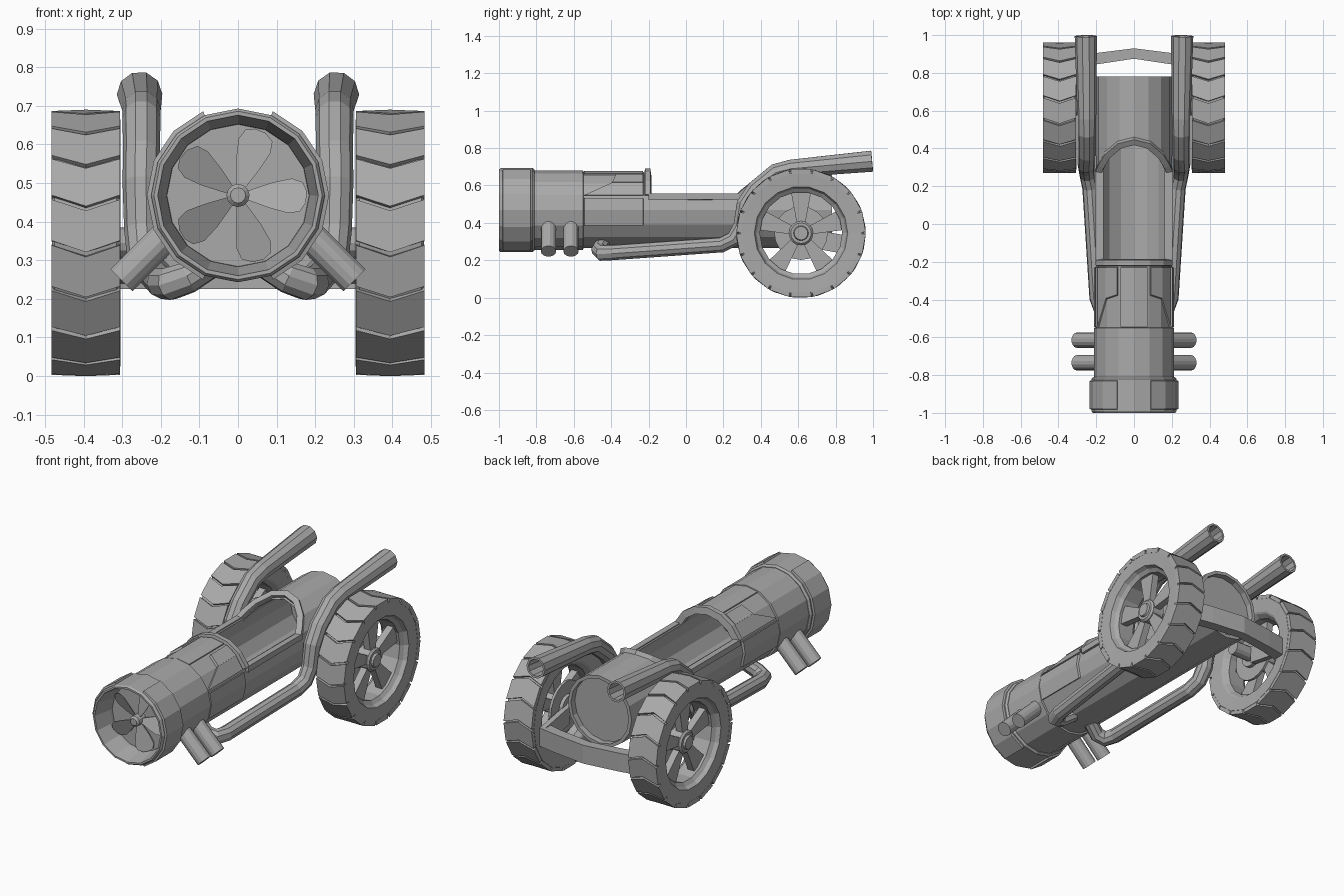
import bpy, bmesh, math
from mathutils import Vector, Quaternion

if "Cube" in bpy.data.objects:
    bpy.data.objects.remove(bpy.data.objects["Cube"])

metal = bpy.data.materials.new("plain grey")
metal.diffuse_color = (0.4, 0.4, 0.4, 1)
metal.use_nodes = True
metal.node_tree.nodes["Principled BSDF"].inputs["Base Color"].default_value = metal.diffuse_color
CZ = 0.468                       # height of the body axis
WY, WZ = 0.615, 0.345            # wheel centre
rad = math.radians


def finish(name, bm, mirror=False):
    bmesh.ops.recalc_face_normals(bm, faces=bm.faces)
    me = bpy.data.meshes.new(name)
    bm.to_mesh(me)
    bm.free()
    me.materials.append(metal)
    ob = bpy.data.objects.new(name, me)
    bpy.context.collection.objects.link(ob)
    if mirror:
        ob.modifiers.new("mirror", 'MIRROR')
    return ob


def skin(bm, rings, loop=False):
    # joins rings of equal length with quads
    n = len(rings[0])
    for i in range(len(rings) if loop else len(rings) - 1):
        a, b = rings[i], rings[(i + 1) % len(rings)]
        for j in range(n):
            bm.faces.new((a[j], a[(j + 1) % n], b[(j + 1) % n], b[j]))


def lathe(name, prof, n, axis='Y', loop=True, phase=0, mirror=False):
    # profile of (radius, position along axis); angle runs from the top
    bm = bmesh.new()
    rings = []
    for r, h in prof:
        ring = []
        for i in range(n):
            t = 2 * math.pi * i / n + rad(phase)
            s, c = r * math.sin(t), r * math.cos(t)
            ring.append(bm.verts.new((s, h, CZ + c) if axis == 'Y' else (h, WY + s, WZ + c)))
        rings.append(ring)
    skin(bm, rings, loop)
    if not loop:
        bm.faces.new(rings[0])
        bm.faces.new(rings[-1])
    return finish(name, bm, mirror)


def sweep(name, path, n, hollow=False, mirror=False):
    # tube along (x, y, z, radius) points
    bm = bmesh.new()
    pts = [Vector(p[:3]) for p in path]
    rs = [p[3] for p in path]
    tans = []
    for i in range(len(pts)):
        a = (pts[i] - pts[i - 1]).normalized() if i else Vector()
        b = (pts[i + 1] - pts[i]).normalized() if i < len(pts) - 1 else Vector()
        tans.append((a + b).normalized())
    if hollow:
        pts += [pts[-1], pts[-1] - tans[-1] * 0.12]
        rs += [rs[-1] * 0.8, rs[-1] * 0.75]
        tans += [tans[-1]] * 2
    q, prev, rings = Vector((0, 0, 1)).rotation_difference(tans[0]), tans[0], []
    for p, r, t in zip(pts, rs, tans):
        q = prev.rotation_difference(t) @ q
        prev = t
        rings.append([bm.verts.new(p + q @ Vector((r * math.cos(k), r * math.sin(k), 0)))
                      for k in (2 * math.pi * (j + .5) / n for j in range(n))])
    skin(bm, rings)
    bm.faces.new(rings[0])
    bm.faces.new(rings[-1])
    return finish(name, bm, mirror)


def prism(bm, pts, vec):
    a = [bm.verts.new(p) for p in pts]
    b = [bm.verts.new(Vector(p) + Vector(vec)) for p in pts]
    skin(bm, [a, b])
    bm.faces.new(a)
    bm.faces.new(b)


def arc_panel(name, r0, r1, angles, ya, yb, y1, mirror=True):
    # raised plate on the body; its front edge runs from ya to yb
    bm = bmesh.new()
    rings = []
    for i, a in enumerate(angles):
        y0 = ya + (yb - ya) * i / (len(angles) - 1)
        s, c = math.sin(rad(a)), math.cos(rad(a))
        rings.append([bm.verts.new((r * s, y, CZ + r * c))
                      for r, y in ((r0, y0), (r1, y0 + .006), (r1, y1 - .006), (r0, y1))])
    skin(bm, rings)
    bm.faces.new(rings[0])
    bm.faces.new(rings[-1])
    return finish(name, bm, mirror)


# air intake ring with raised bands, backing wall and fan
lathe("intake_ring", [(.218, -1), (.225, -.99), (.225, -.82), (.215, -.81),
                      (.18, -.81), (.185, -.89), (.208, -1)], 16)
arc_panel("intake_band_side", .215, .236, [22.5, 45, 67.5, 90, 112.5, 135, 157.5], -.985, -.985, -.825)
lathe("intake_wall", [(.19, -.875), (.19, -.865)], 16, loop=False)
lathe("fan_hub", [(.02, -.945), (.03, -.935), (.03, -.87)], 12, loop=False)
bm = bmesh.new()
blade = [(.025, -.012), (.08, -.032), (.13, -.046), (.16, -.042), (.176, -.018), (.178, .012),
         (.168, .034), (.14, .044), (.09, .034), (.025, .012)]
for k in range(5):
    a = rad(72 * k)
    c, s = math.cos(a), math.sin(a)
    prism(bm, [(u * c - v * s, -.905 + v * .45, CZ + u * s + v * c) for u, v in blade], (0, .006, 0))
finish("fan_blades", bm)

# main barrel, hollow towards the cockpit
lathe("front_barrel", [(.212, -.812), (.212, -.55), (.202, -.548), (.202, -.21), (.185, -.21), (.185, -.812)], 16)
arc_panel("cowl_hatch", .195, .21, [-20, 0, 20], -.55, -.55, -.225, False)
arc_panel("cowl_shoulder", .195, .214, [25, 45], -.38, -.4, -.225)
arc_panel("cowl_wedge", .195, .21, [45, 67.5], -.4, -.55, -.225)
arc_panel("side_plate", .195, .213, [72, 90, 112.5], -.55, -.55, -.225)

# rear fuselage with the cockpit cut out
rear = lathe("rear_fuselage", [(.202, -.21), (.202, .78), (.183, .78), (.183, -.21)], 16)
bm = bmesh.new()
prism(bm, [(-.4, -.195, .55), (-.4, .29, .55), (-.4, .45, .675), (-.4, .55, .76), (-.4, -.195, .76)], (.8, 0, 0))
cutter = finish("cockpit_cutter", bm)
cutter.hide_render = True
cutter.hide_viewport = True
cut = rear.modifiers.new("cockpit", 'BOOLEAN')
cut.object, cut.operation, cut.solver = cutter, 'DIFFERENCE', 'EXACT'
lathe("tail_wall", [(.19, .735), (.19, .745)], 16, loop=False)
arc_panel("cockpit_collar", .183, .222, [-67.5, -45, -22.5, 0, 22.5, 45, 67.5], -.225, -.225, -.185, False)
rim = [(.188, -.2, .54), (.188, .28, .54)]
for a in (60, 45, 22.5, 0):
    z = CZ + .2 * math.cos(rad(a))
    rim.append((.2 * math.sin(rad(a)), .29 + (z - .55) * 1.28, z))
rim += [(-x, y, z) for x, y, z in rim[-2::-1]]
sweep("cockpit_rim", [(*p, .024) for p in rim], 4)

# short exhaust stubs
for i, y in enumerate((-.735, -.615)):
    sweep(f"exhaust_stub_{i + 1}", [(.13, y, .42, .041), (.302, y, .248, .041)], 14, mirror=True)

# long side exhausts rising over the wheels
sweep("side_exhaust", [(.06, -.44, .30, .04), (.13, -.465, .255, .042), (.175, -.45, .24, .044),
                       (.195, -.39, .242, .042), (.232, .19, .283, .042), (.245, .255, .315, .043),
                       (.25, .295, .38, .045), (.252, .315, .50, .047), (.25, .37, .58, .048),
                       (.25, .48, .67, .049), (.25, .56, .69, .05), (.255, .995, .73, .059)],
      10, hollow=True, mirror=True)

# wheels: tyre, chevron tread, rim and brake
lathe("tyre", [(.335, .315), (.335, .475), (.325, .482), (.25, .477), (.24, .455), (.22, .44),
               (.22, .34), (.24, .315), (.25, .31), (.325, .305)], 18, 'X', phase=10, mirror=True)
bm = bmesh.new()
for i in range(18):
    rings = []
    for x, off in ((.306, 0), (.394, -5), (.483, 0)):
        ring = []
        for r, d in ((.32, -9.3), (.346, -9), (.346, 9), (.32, 9.3)):
            t = rad(20 * i + d + off)
            ring.append(bm.verts.new((x, WY + r * math.sin(t), WZ + r * math.cos(t))))
        rings.append(ring)
    skin(bm, rings)
    bm.faces.new(rings[0])
    bm.faces.new(rings[-1])
finish("tyre_tread", bm, True)
bm = bmesh.new()
for k in range(5):
    a = rad(72 * k)
    c, s = math.cos(a), math.sin(a)
    prism(bm, [(.385, WY + u * s + v * c, WZ + u * c - v * s)
               for u, v in ((.05, -.022), (.228, -.055), (.228, .055), (.05, .022))], (.04, 0, 0))
finish("wheel_spokes", bm, True)
lathe("wheel_hub", [(.065, .36), (.065, .43), (.055, .44), (.04, .44), (.036, .452)], 16, 'X', loop=False, mirror=True)
lathe("brake_disc", [(.143, .325), (.143, .34)], 20, 'X', loop=False, mirror=True)
lathe("brake_hub", [(.07, .305), (.07, .33)], 16, 'X', loop=False, mirror=True)
lathe("axle", [(.04, .185), (.04, .38)], 12, 'X', loop=False, mirror=True)

# bowed rear cross beam joining the wheels
bm = bmesh.new()
prism(bm, [(-.31, .885, .225), (-.2, .905, .225), (0, .93, .225), (.2, .905, .225), (.31, .885, .225),
           (.31, .815, .225), (.2, .845, .225), (0, .875, .225), (-.2, .845, .225), (-.31, .815, .225)], (0, 0, .105))
finish("rear_beam", bm)
bm = bmesh.new()
prism(bm, [(.28, .65, .27), (.28, .87, .23), (.28, .87, .33), (.28, .65, .37)], (.03, 0, 0))
finish("beam_bracket", bm, True)
